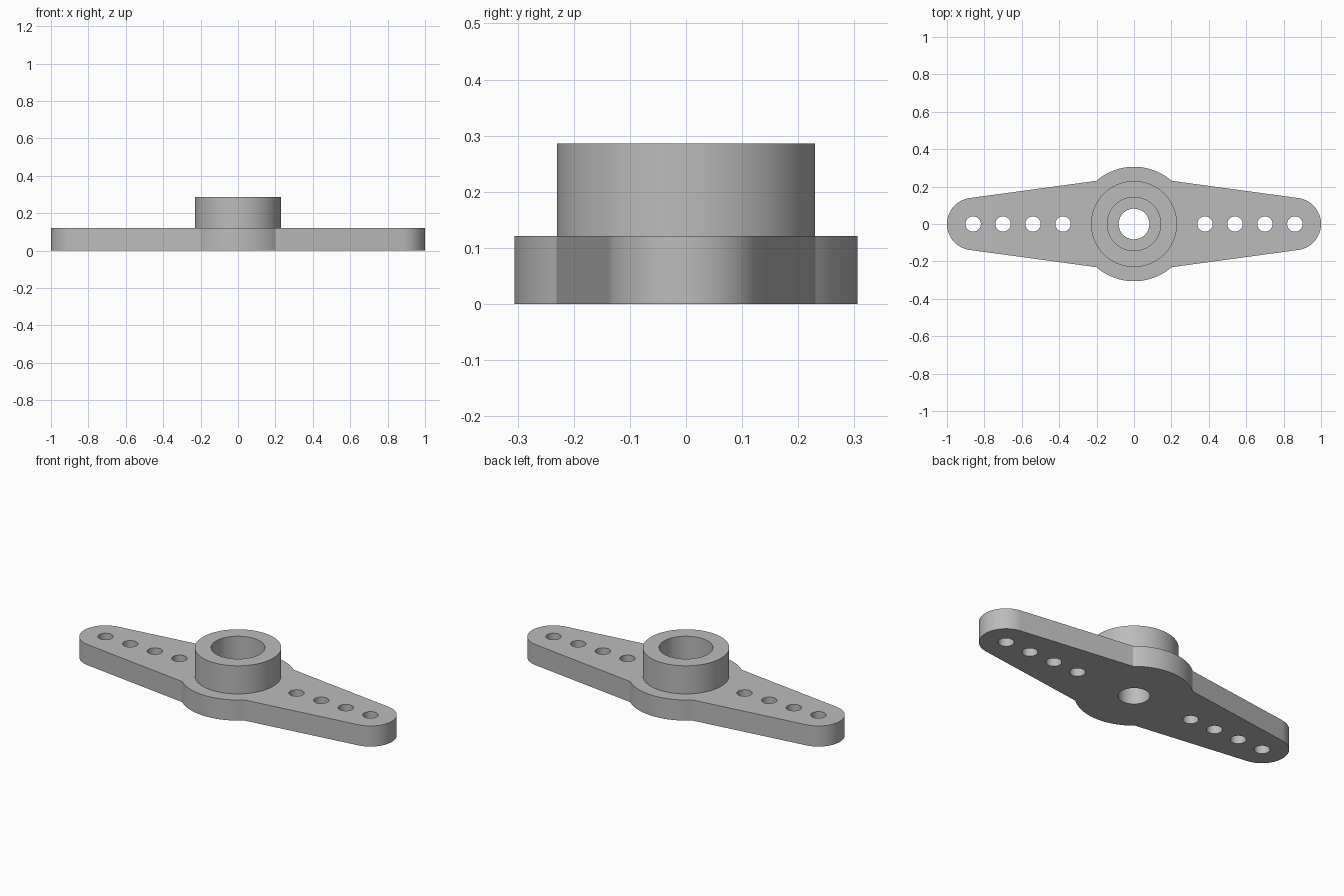
import bpy, bmesh, math

cube = bpy.data.objects.get("Cube")
if cube:
    bpy.data.objects.remove(cube, do_unlink=True)

PLATE_TOP, COLLAR_TOP = 0.121, 0.286
HUB_R, TIP_R, TIP_X = 0.306, 0.14, 0.86

grey = bpy.data.materials.new("plain grey")
grey.use_nodes = True
grey.diffuse_color = (0.5, 0.5, 0.5, 1)
grey.node_tree.nodes["Principled BSDF"].inputs["Base Color"].default_value = (0.5, 0.5, 0.5, 1)


def arc(cx, r, start, end, n):
    """Points on an arc centred on the x axis, angles in radians."""
    step = (end - start) / n
    return [(cx + r * math.cos(start + step * i), r * math.sin(start + step * i))
            for i in range(n + 1)]


def circle(cx, r, n):
    return arc(cx, r, 0, math.tau, n)[:-1]


def extruded(name, loops, z0, z1):
    """Solid from an outline and its holes, extruded between two heights."""
    curve = bpy.data.curves.new(name + "_profile", 'CURVE')
    curve.dimensions = '2D'
    curve.fill_mode = 'BOTH'
    curve.extrude = (z1 - z0) / 2
    for loop in loops:
        spline = curve.splines.new('POLY')
        spline.points.add(len(loop) - 1)
        for point, (x, y) in zip(spline.points, loop):
            point.co = (x, y, 0, 1)
        spline.use_cyclic_u = True
    helper = bpy.data.objects.new(name + "_profile", curve)
    bpy.context.collection.objects.link(helper)
    bpy.context.view_layer.update()
    graph = bpy.context.evaluated_depsgraph_get()
    mesh = bpy.data.meshes.new_from_object(helper.evaluated_get(graph))
    bpy.data.objects.remove(helper, do_unlink=True)

    # Weld caps to walls and put the solid at its height
    bm = bmesh.new()
    bm.from_mesh(mesh)
    bmesh.ops.remove_doubles(bm, verts=bm.verts, dist=0.0001)
    bmesh.ops.recalc_face_normals(bm, faces=bm.faces)
    bmesh.ops.translate(bm, verts=bm.verts, vec=(0, 0, (z0 + z1) / 2))
    bm.to_mesh(mesh)
    bm.free()
    mesh.materials.clear()
    mesh.materials.append(grey)
    obj = bpy.data.objects.new(name, mesh)
    bpy.context.collection.objects.link(obj)
    bpy.ops.object.select_all(action='DESELECT')
    obj.select_set(True)
    bpy.context.view_layer.objects.active = obj
    bpy.ops.object.shade_smooth_by_angle(angle=math.radians(30))
    return obj


# Arm plate: hub arcs front and back, tapered arms with rounded tips
hub = math.atan2(0.23, 0.2)
tip = math.radians(82.4)
right_tip = arc(TIP_X, TIP_R, -tip, tip, 48)
back_hub = arc(0, HUB_R, hub, math.pi - hub, 40)
half = right_tip + back_hub
outline = half + [(-x, -y) for x, y in half]

# Shaft hole and a row of four small holes along each arm
holes = [circle(0, 0.082, 64)]
for side in (-1, 1):
    holes += [circle(side * (0.38 + 0.16 * i), 0.041, 40) for i in range(4)]
extruded("arm_plate", [outline] + holes, 0, PLATE_TOP)

# Raised collar with its wide socket
collar = extruded("collar", [circle(0, 0.23, 96), circle(0, 0.143, 80)], PLATE_TOP, COLLAR_TOP)

# The collar is open underneath, where it joins the plate
bm = bmesh.new()
bm.from_mesh(collar.data)
bm.normal_update()
bmesh.ops.delete(bm, geom=[f for f in bm.faces if f.normal.z < -0.9], context='FACES')
bm.to_mesh(collar.data)
bm.free()
